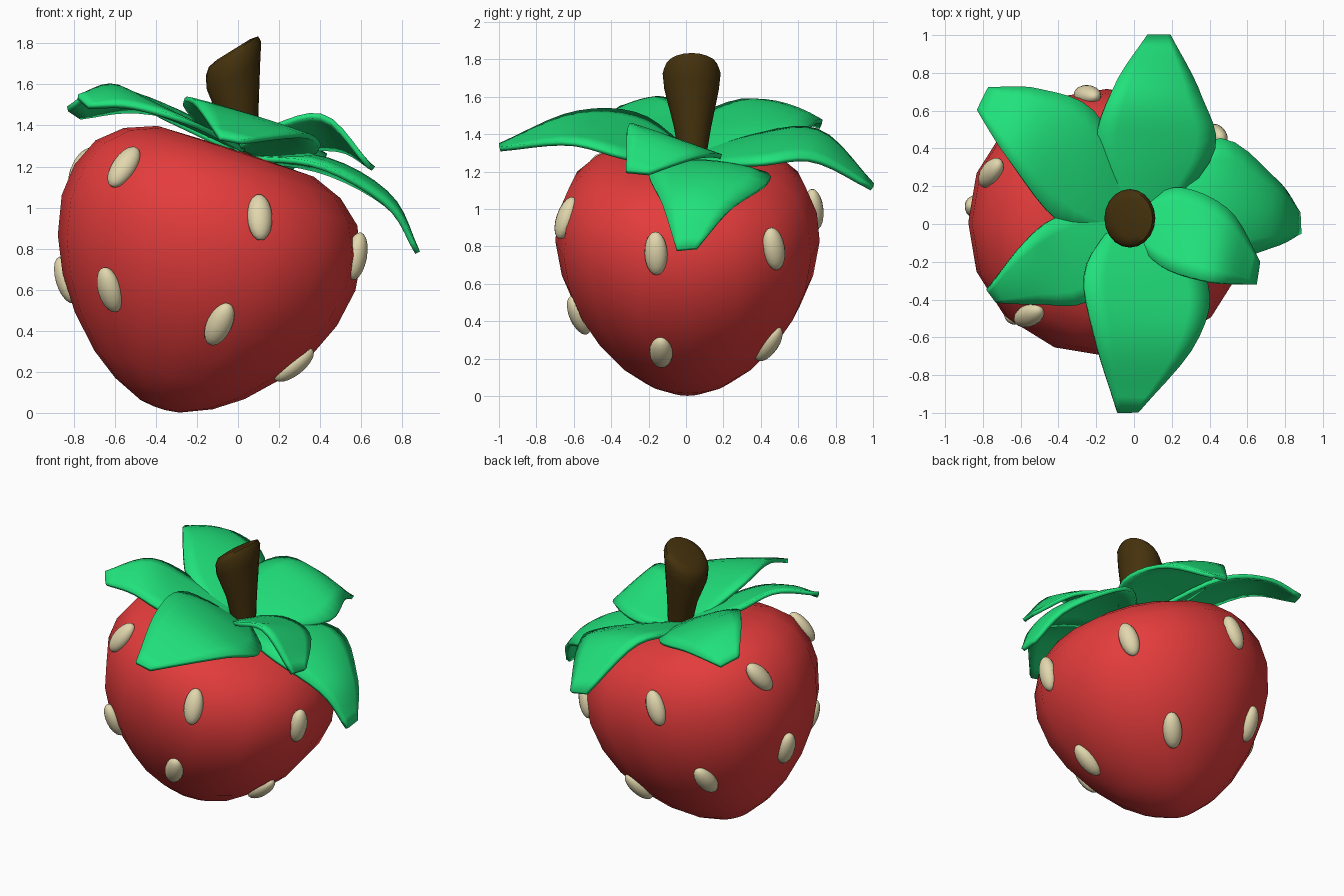
import bpy, bmesh, math
from mathutils import Vector, Matrix
from mathutils.bvhtree import BVHTree

if "Cube" in bpy.data.objects:
    bpy.data.objects.remove(bpy.data.objects["Cube"])


def material(name, rgb):
    m = bpy.data.materials.new(name)
    m.diffuse_color = (*rgb, 1)
    m.use_nodes = True
    m.node_tree.nodes["Principled BSDF"].inputs["Base Color"].default_value = m.diffuse_color
    return m


RED = material("red", (0.78, 0.045, 0.045))
GREEN = material("green", (0.015, 0.76, 0.2))
BROWN = material("brown", (0.06, 0.032, 0.004))
CREAM = material("cream", (0.76, 0.68, 0.42))


def make(name, bm, mat, angle=60):
    bmesh.ops.recalc_face_normals(bm, faces=bm.faces)
    me = bpy.data.meshes.new(name)
    bm.to_mesh(me)
    bm.free()
    me.materials.append(mat)
    ob = bpy.data.objects.new(name, me)
    bpy.context.collection.objects.link(ob)
    bpy.ops.object.select_all(action='DESELECT')
    ob.select_set(True)
    bpy.context.view_layer.objects.active = ob
    bpy.ops.object.shade_smooth_by_angle(angle=math.radians(angle))
    return ob


def loft(rings):
    """Closed solid through a list of point rings."""
    bm = bmesh.new()
    vs = [[bm.verts.new(p) for p in r] for r in rings]
    n = len(vs[0])
    for a, b in zip(vs, vs[1:]):
        for i in range(n):
            j = (i + 1) % n
            bm.faces.new((a[i], a[j], b[j], b[i]))
    bm.faces.new(vs[0])
    bm.faces.new(vs[-1])
    return bm


# Fruit: a slightly squarish turned profile on a tilted axis
T = math.radians(18)
axis = Vector((math.sin(T), 0, math.cos(T)))
side = Vector((math.cos(T), 0, -math.sin(T)))
top = Vector((-0.018, 0.008, 1.25))
profile = [(0.15, 0.03), (0.4, 0.025), (0.555, -0.035), (0.67, -0.135), (0.735, -0.28),
           (0.752, -0.44), (0.715, -0.63), (0.64, -0.8), (0.53, -0.96), (0.385, -1.11),
           (0.25, -1.205), (0.1, -1.27), (0.03, -1.28)]
rings = []
for r, h in profile:
    c = top + axis * h - side * 0.025 * h
    ring = []
    for i in range(16):
        t = math.tau * i / 16
        q = r * (1 + 0.025 * math.sin(2 * t) ** 2)
        ring.append(c + side * q * math.cos(t) + Vector((0, 0.94 * q * math.sin(t), 0)))
    rings.append(ring)
body_bm = loft(rings)
bmesh.ops.recalc_face_normals(body_bm, faces=body_bm.faces)
surface = BVHTree.FromBMesh(body_bm)
make("fruit_body", body_bm, RED)

# Seeds: ellipsoids laid on the skin (x, y, z, lean in degrees)
seeds = [(-.57, -.52, 1.22, 22), (.12, -.69, .97, 3), (-.61, -.45, .61, 0), (-.09, -.6, .42, 23),
         (.63, -.17, .755, 0), (.48, .5, .78, -16), (.26, -.13, .25, 10), (.05, .43, .29, -18),
         (-.25, .71, 1.0, -22), (-.75, .27, 1.19, -34), (-.83, .09, .65, -2), (-.55, .56, .48, -30)]
for k, (x, y, z, lean) in enumerate(seeds):
    loc, n, _, _ = surface.find_nearest(Vector((x, y, z)))
    right = Vector((0, 0, 1)).cross(n).normalized()
    up = n.cross(right)
    a = math.radians(lean)
    long = up * math.cos(a) + right * math.sin(a)
    wide = long.cross(n)
    M = Matrix((wide * 0.062, n * 0.052, long * 0.118)).transposed().to_4x4()
    M.translation = loc + n * 0.004
    bm = bmesh.new()
    bmesh.ops.create_uvsphere(bm, u_segments=16, v_segments=10, radius=1, matrix=M)
    make(f"seed_{k + 1}", bm, CREAM)

# Stem: flared, with a slanted cut top (cx, cy, cz, rx, ry, slope)
stem = [(.03, .035, 1.2, .07, .06, 0), (.003, .035, 1.44, .096, .1, .1),
        (-.022, .03, 1.64, .13, .146, .5), (-.022, .03, 1.725, .135, .155, .62),
        (-.022, .03, 1.76, .12, .14, .62), (-.022, .03, 1.77, .08, .1, .62)]
make("stem", loft([[(cx + rx * math.cos(t), cy + ry * math.sin(t), cz + s * rx * math.cos(t))
                    for t in (math.tau * i / 20 for i in range(20))]
                   for cx, cy, cz, rx, ry, s in stem]), BROWN)


def spline(pts, u):
    """Catmull-Rom curve through the points, u from 0 to 1."""
    p = [2 * pts[0] - pts[1], *pts, 2 * pts[-1] - pts[-2]]
    f = u * (len(pts) - 1)
    i = min(int(f), len(pts) - 2)
    t = f - i
    a, b, c, d = p[i:i + 4]
    return 0.5 * (2 * b + (c - a) * t + (2 * a - 5 * b + 4 * c - d) * t * t
                  + (3 * b - a - 3 * c + d) * t ** 3)


def leaf(name, left, right, crown=0.035, nu=14, nv=6):
    left, right = [[Vector(p) for p in e] for e in (left, right)]
    bm = bmesh.new()
    grid = []
    for i in range(nu + 1):
        u = i / nu
        a, b = spline(left, u), spline(right, u)
        bulge = crown * math.sin(math.pi * u)
        grid.append([bm.verts.new(a.lerp(b, j / nv)
                     + Vector((0, 0, bulge * 4 * (j / nv) * (1 - j / nv)))) for j in range(nv + 1)])
    for g, h in zip(grid, grid[1:]):
        for j in range(nv):
            bm.faces.new((g[j], g[j + 1], h[j + 1], h[j]))
    ob = make(name, bm, GREEN)
    mod = ob.modifiers.new("thickness", 'SOLIDIFY')
    mod.thickness = 0.026
    mod.offset = 0


# Leaves: left and right edge of each blade, from the stem to the tip
leaf("leaf_back",
     [(-.06, 0, 1.28), (-.2, .4, 1.4), (-.11, .72, 1.41), (.07, .995, 1.13)],
     [(.12, 0, 1.23), (.42, .38, 1.24), (.35, .68, 1.26), (.19, .995, 1.11)])
leaf("leaf_right",
     [(.06, .12, 1.24), (.43, .45, 1.17), (.74, .24, 1.0), (.87, .06, .79)],
     [(.06, -.06, 1.24), (.4, -.2, 1.2), (.73, -.12, 1.01), (.875, -.05, .78)], 0.06)
leaf("leaf_front_right",
     [(.03, .1, 1.27), (.24, .19, 1.28), (.5, .07, 1.28), (.66, -.2, 1.19)],
     [(.01, -.1, 1.3), (.17, -.24, 1.39), (.42, -.31, 1.44), (.64, -.32, 1.2)], 0.01)
leaf("leaf_front",
     [(.08, .02, 1.25), (.38, -.3, 1.27), (.33, -.62, 1.35), (.02, -.995, 1.32)],
     [(-.1, .02, 1.3), (-.26, -.25, 1.5), (-.21, -.6, 1.51), (-.09, -.995, 1.34)], 0.01)
leaf("leaf_front_left",
     [(.03, -.06, 1.28), (-.23, -.4, 1.41), (-.52, -.42, 1.49), (-.73, -.41, 1.49)],
     [(-.06, .08, 1.3), (-.4, .04, 1.46), (-.6, -.12, 1.59), (-.78, -.35, 1.54)], 0.02)
leaf("leaf_back_left",
     [(-.05, -.06, 1.29), (-.38, 0, 1.45), (-.65, .32, 1.58), (-.83, .6, 1.48)],
     [(.02, .1, 1.27), (-.2, .58, 1.41), (-.5, .71, 1.47), (-.77, .72, 1.44)], 0.035)
